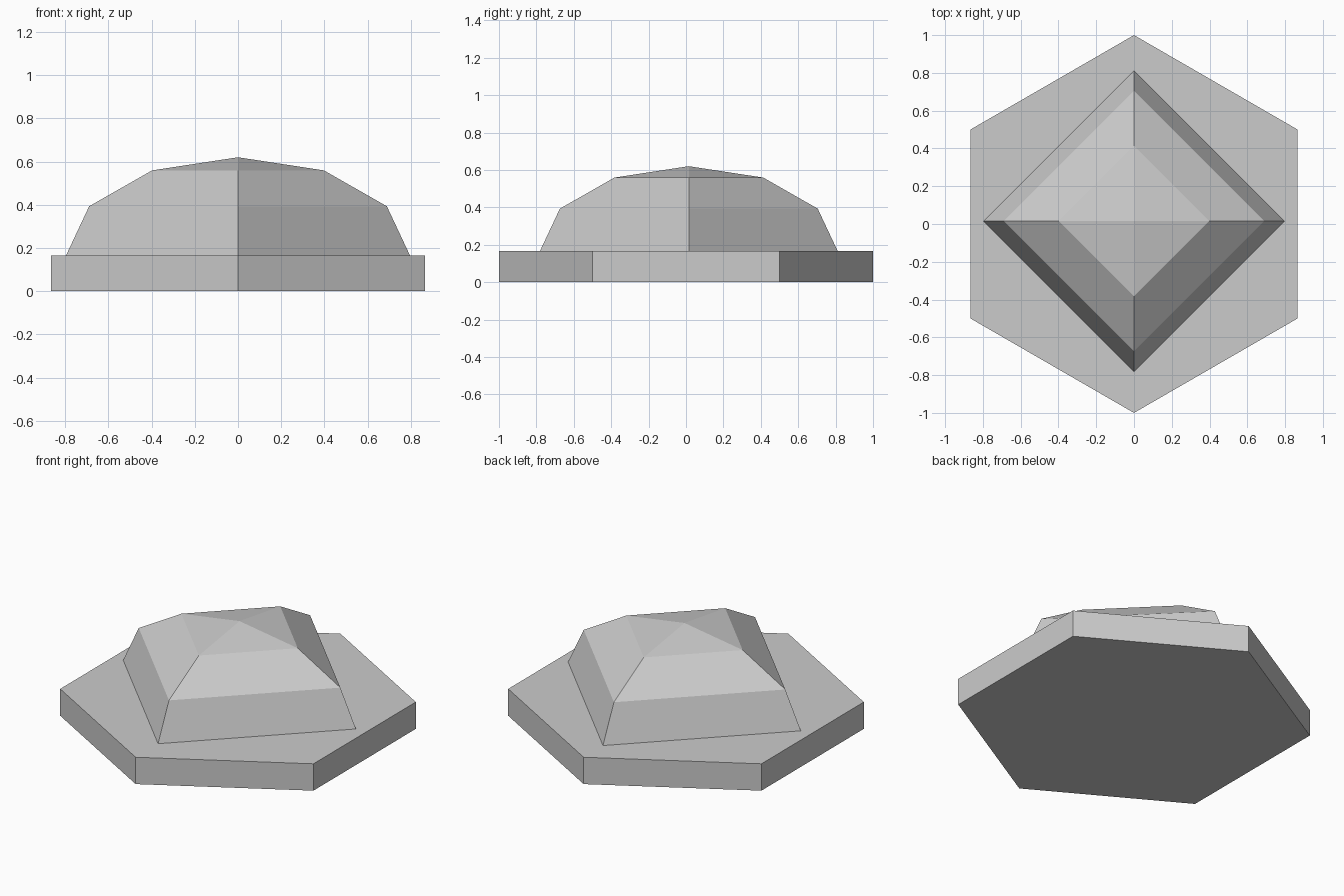
import bpy, bmesh
from mathutils import Matrix

if "Cube" in bpy.data.objects:
    bpy.data.objects.remove(bpy.data.objects["Cube"])

PLATE_H = 0.166
DOME_R = 0.796
DOME_H = 0.454


def add_object(name, bm):
    mesh = bpy.data.meshes.new(name)
    bm.to_mesh(mesh)
    bm.free()
    obj = bpy.data.objects.new(name, mesh)
    bpy.context.collection.objects.link(obj)
    return obj


# hexagonal base plate, corners on the y axis
bm = bmesh.new()
bmesh.ops.create_cone(bm, cap_ends=True, segments=6, radius1=1, radius2=1,
                      depth=PLATE_H,
                      matrix=Matrix.Translation((0, 0, PLATE_H / 2)))
add_object("base_plate", bm)

# four-sided faceted dome: upper half of a squashed low-poly sphere
bm = bmesh.new()
bmesh.ops.create_uvsphere(bm, u_segments=4, v_segments=6, radius=1)
bmesh.ops.delete(bm, geom=[v for v in bm.verts if v.co.z < -0.01],
                 context='VERTS')
bmesh.ops.transform(bm, verts=bm.verts,
                    matrix=Matrix.Diagonal((DOME_R, DOME_R, DOME_H, 1)))
dome = add_object("faceted_dome", bm)
dome.location = (0, 0.015, PLATE_H)
